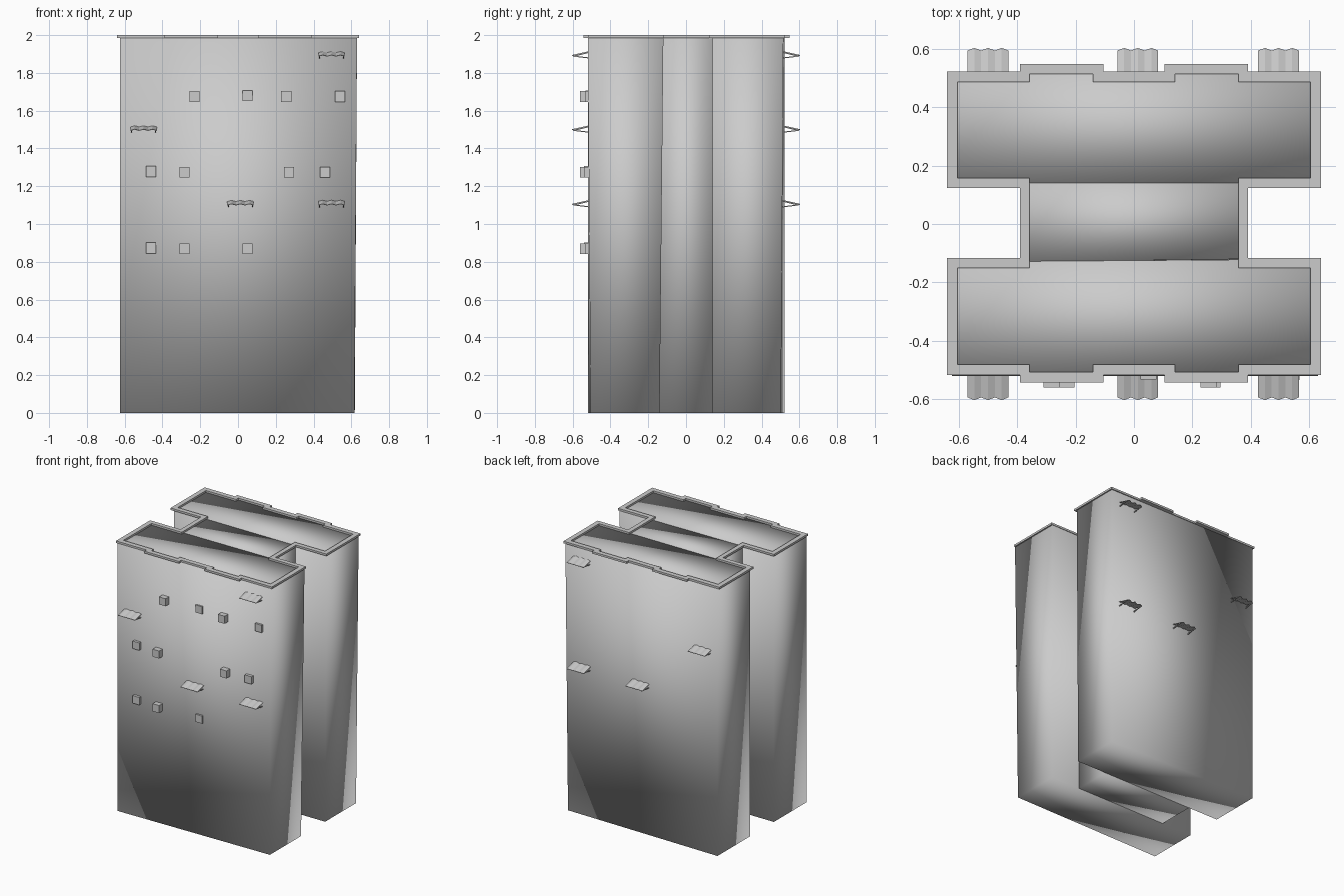
import bpy, bmesh
from mathutils import Vector

if "Cube" in bpy.data.objects:
    bpy.data.objects.remove(bpy.data.objects["Cube"])


def add_mesh(name, verts, faces, smooth=False):
    me = bpy.data.meshes.new(name)
    me.from_pydata(verts, [], faces)
    bm = bmesh.new()
    bm.from_mesh(me)
    bmesh.ops.recalc_face_normals(bm, faces=bm.faces)
    for f in bm.faces:
        f.smooth = smooth
    bm.to_mesh(me)
    bm.free()
    ob = bpy.data.objects.new(name, me)
    bpy.context.collection.objects.link(ob)
    return ob


def prism(name, bottom, top, z0, z1, smooth=False):
    """Solid between two outlines with equal point counts."""
    n = len(bottom)
    verts = [(x, y, z0) for x, y in bottom] + [(x, y, z1) for x, y in top]
    faces = [tuple(range(n)), tuple(range(n, 2 * n))]
    faces += [(i, (i + 1) % n, n + (i + 1) % n, n + i) for i in range(n)]
    return add_mesh(name, verts, faces, smooth)


def box(name, x0, x1, y0, y1, z0, z1):
    r = [(x0, y0), (x1, y0), (x1, y1), (x0, y1)]
    return prism(name, r, r, z0, z1)


ROOF = 1.986

# Building body: two long wings and a connecting core, softly shaded
prism("front_wing",
      [(-0.624, -0.52), (0.616, -0.505), (0.616, -0.14), (-0.624, -0.14)],
      [(-0.624, -0.52), (0.63, -0.52), (0.63, -0.12), (-0.624, -0.13)],
      0, ROOF, True)
prism("back_wing",
      [(-0.624, 0.14), (0.618, 0.14), (0.618, 0.502), (-0.624, 0.522)],
      [(-0.624, 0.14), (0.63, 0.14), (0.63, 0.515), (-0.624, 0.522)],
      0, ROOF, True)
prism("core",
      [(-0.375, -0.14), (0.375, -0.14), (0.375, 0.14), (-0.375, 0.14)],
      [(-0.375, -0.13), (0.375, -0.12), (0.375, 0.14), (-0.375, 0.14)],
      0, ROOF, True)


# Roof parapet: stepped H-shaped rim mirrored from one quarter
def full_loop(q):
    r = q[::-1]
    loop = (q + [(x, -y) for x, y in r] + [(-x, -y) for x, y in q]
            + [(-x, y) for x, y in r])
    return [(x, y + 0.003) for x, y in loop]


outer = full_loop([(0.105, 0.52), (0.105, 0.545), (0.39, 0.545), (0.39, 0.52),
                   (0.64, 0.52), (0.64, 0.12), (0.39, 0.12)])
inner = full_loop([(0.14, 0.484), (0.14, 0.51), (0.357, 0.51), (0.357, 0.484),
                   (0.605, 0.484), (0.605, 0.154), (0.357, 0.154)])
n = len(outer)
verts = [(x, y, z) for z in (1.985, 2.0) for lp in (outer, inner) for x, y in lp]
faces = []
for i in range(n):
    j = (i + 1) % n
    for a, b in ((0, n), (n, 3 * n), (3 * n, 2 * n), (2 * n, 0)):
        faces.append((a + i, a + j, b + j, b + i))
add_mesh("roof_parapet", verts, faces)

# Air conditioner boxes on the front wall: x, z, outer face y
units = [(-0.23, 1.675, -0.56), (0.05, 1.68, -0.532), (0.255, 1.675, -0.56),
         (0.54, 1.675, -0.535), (-0.46, 1.278, -0.54), (-0.283, 1.273, -0.56),
         (0.27, 1.273, -0.56), (0.46, 1.273, -0.54), (-0.46, 0.873, -0.54),
         (-0.283, 0.868, -0.56), (0.05, 0.868, -0.532)]
for x, z, y in units:
    box("air_conditioner", x - 0.027, x + 0.027, y, y + 0.055, z - 0.028, z + 0.028)


# Corrugated window awnings with two struts, on front and back
def awning(x, z, side):
    half, steps = 0.07, 6
    verts, faces = [], []
    for i in range(steps + 1):
        px = x - half + 2 * half * i / steps
        up = 0.003 if i % 2 else -0.003
        edge = 0.603 if i % 2 else 0.594
        for t in (0, 0.003):
            verts.append((px, side * 0.512, z + 0.016 + up + t))
            verts.append((px, side * edge, z - 0.004 + up + t))
    for i in range(steps):
        a, b = 4 * i, 4 * i + 4
        for p, q in ((0, 1), (1, 3), (3, 2), (2, 0)):
            faces.append((a + p, a + q, b + q, b + p))
    e = 4 * steps
    faces += [(0, 1, 3, 2), (e, e + 1, e + 3, e + 2)]
    add_mesh("awning_sheet", verts, faces)
    for sx in (-1, 1):
        cx, w = x + sx * (half - 0.006), 0.003
        vs = []
        for px in (cx - w, cx + w):
            for y, dz in ((0.512, -0.017), (0.596, -0.007), (0.596, -0.002), (0.512, -0.011)):
                vs.append((px, side * y, z + dz))
        fs = [(0, 1, 2, 3), (4, 5, 6, 7)]
        fs += [(i, (i + 1) % 4, 4 + (i + 1) % 4, 4 + i) for i in range(4)]
        add_mesh("awning_strut", vs, fs)


for side in (-1, 1):
    for x, z in ((0.495, 1.893), (-0.5, 1.5), (0.013, 1.105), (0.495, 1.105)):
        awning(x, z, side)
